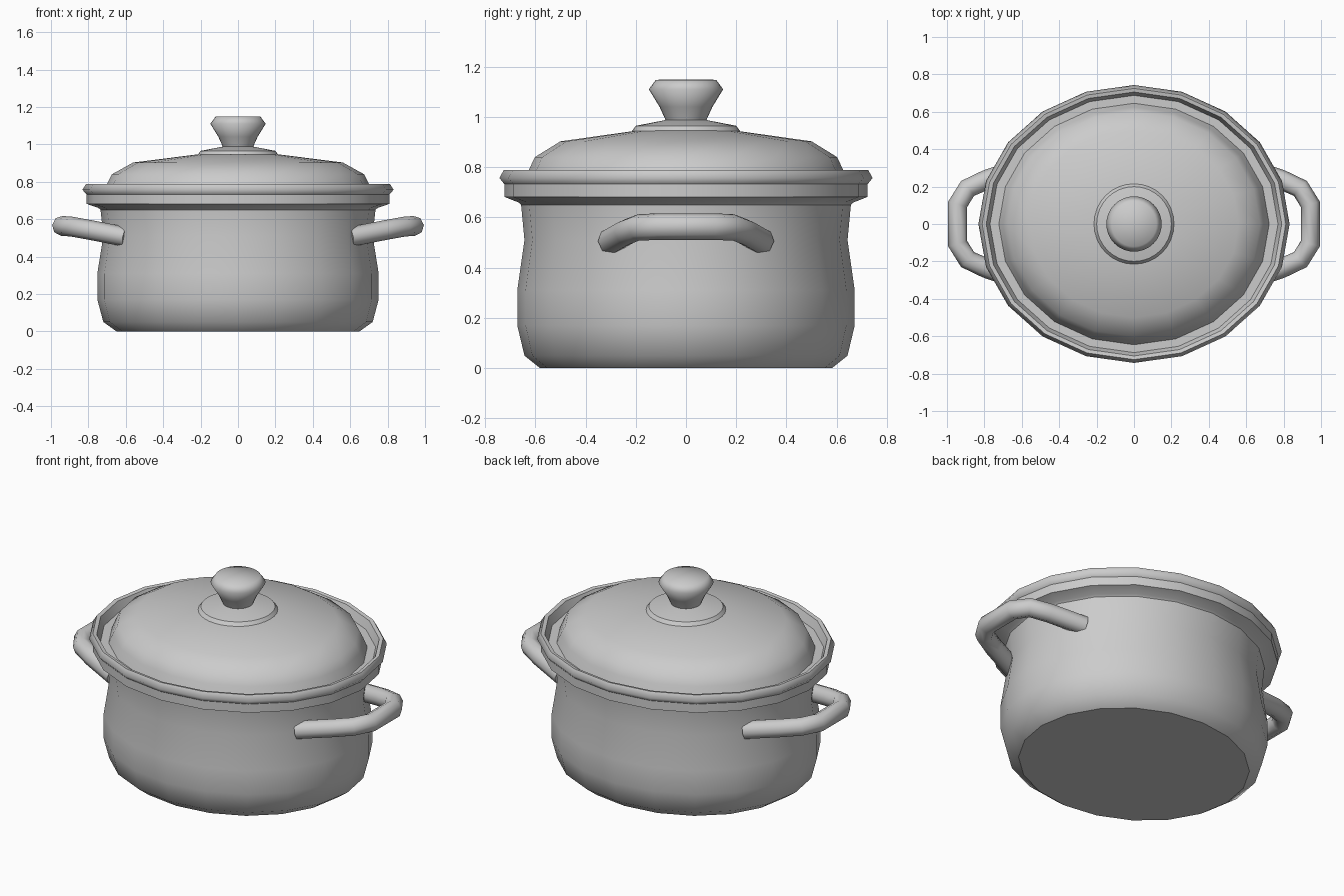
import bpy, bmesh, math

if "Cube" in bpy.data.objects:
    bpy.data.objects.remove(bpy.data.objects["Cube"])

SQUASH = 0.893  # depth / width of the oval pot

metal = bpy.data.materials.new("grey metal")
metal.diffuse_color = (0.6, 0.6, 0.6, 1)
metal.use_nodes = True
metal.node_tree.nodes["Principled BSDF"].inputs["Base Color"].default_value = metal.diffuse_color


def lathe(name, profile, sides, squash=1.0, sharp_rings=()):
    """Revolve (radius, z) points; radius 0 closes the end with a point."""
    bm = bmesh.new()
    rings = []
    for r, z in profile:
        n = sides if r > 0 else 1
        rings.append([bm.verts.new((r * math.cos(2 * math.pi * i / n),
                                    r * math.sin(2 * math.pi * i / n) * squash, z))
                      for i in range(n)])
    for a, b in zip(rings, rings[1:]):
        for i in range(sides):
            j = (i + 1) % sides
            if len(a) == 1:
                bm.faces.new((a[0], b[j], b[i]))
            elif len(b) == 1:
                bm.faces.new((a[i], a[j], b[0]))
            else:
                bm.faces.new((a[i], a[j], b[j], b[i]))
    for f in bm.faces:
        f.smooth = True
    for k in sharp_rings:
        ring = rings[k]
        for i in range(sides):
            bm.edges.get((ring[i], ring[(i + 1) % sides])).smooth = False
    bmesh.ops.recalc_face_normals(bm, faces=bm.faces[:])
    mesh = bpy.data.meshes.new(name)
    bm.to_mesh(mesh)
    bm.free()
    mesh.materials.append(metal)
    ob = bpy.data.objects.new(name, mesh)
    bpy.context.collection.objects.link(ob)
    return ob


# Pot: base, bellied wall, stepped collar, rolled rim, inner ledge and hollow inside
lathe("pot_body", [
    (0, 0), (0.65, 0), (0.72, 0.05), (0.752, 0.17), (0.752, 0.31), (0.72, 0.51),
    (0.735, 0.65), (0.747, 0.66), (0.81, 0.682), (0.81, 0.733), (0.832, 0.757),
    (0.812, 0.789), (0.79, 0.785), (0.77, 0.735), (0.70, 0.735),
    (0.68, 0.51), (0.71, 0.30), (0.71, 0.17), (0.62, 0.04), (0, 0.04)],
    20, SQUASH, (1, 6, 8, 9, 11, 12, 13, 14))

# Domed lid
lathe("lid", [(0, 0.72), (0.725, 0.73), (0.70, 0.79), (0.674, 0.84), (0.56, 0.903),
              (0.21, 0.947), (0, 0.955)], 20, SQUASH, (1,))

# Round plate under the knob, and the knob
lathe("knob_plate", [(0, 0.93), (0.215, 0.945), (0.20, 0.965), (0.08, 0.988), (0, 0.99)],
      32, 1, (1, 2))
lathe("knob", [(0, 0.97), (0.08, 0.985), (0.105, 1.04), (0.148, 1.11), (0.12, 1.148),
               (0, 1.15)], 32, 1, (1,))

# Side handles: a bent tube on each side
half = [(0.60, 0.30, 0.505), (0.79, 0.236, 0.542), (0.89, 0.19, 0.56), (0.943, 0.105, 0.564)]
for side, label in ((-1, "left"), (1, "right")):
    path = half + [(x, -y, z) for x, y, z in reversed(half)]
    curve = bpy.data.curves.new("handle_path", 'CURVE')
    curve.dimensions = '3D'
    curve.bevel_depth = 0.053
    curve.bevel_resolution = 2
    curve.use_fill_caps = True
    spline = curve.splines.new('POLY')
    spline.points.add(len(path) - 1)
    for p, (x, y, z) in zip(spline.points, path):
        p.co = (side * x, side * y, z, 1)
    ob = bpy.data.objects.new(label + "_handle", curve)
    bpy.context.collection.objects.link(ob)
    curve.materials.append(metal)
    bpy.ops.object.select_all(action='DESELECT')
    ob.select_set(True)
    bpy.context.view_layer.objects.active = ob
    bpy.ops.object.convert(target='MESH')
    bpy.ops.object.shade_smooth_by_angle(angle=math.radians(60))
